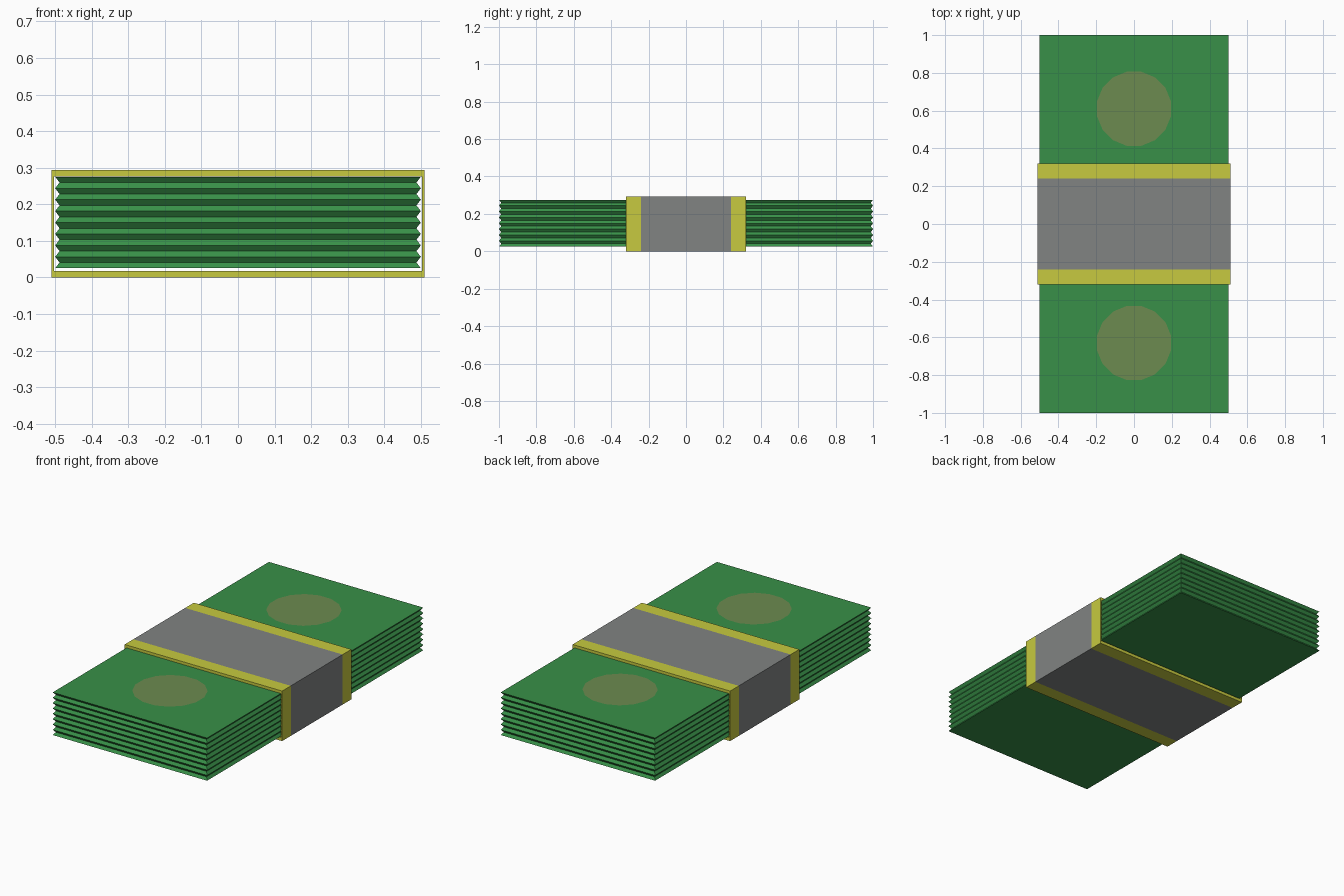
import bpy, bmesh, math

if "Cube" in bpy.data.objects:
    bpy.data.objects.remove(bpy.data.objects["Cube"])


def material(name, rgb):
    m = bpy.data.materials.new(name)
    m.diffuse_color = (*rgb, 1.0)
    m.use_nodes = True
    m.node_tree.nodes["Principled BSDF"].inputs["Base Color"].default_value = m.diffuse_color
    return m


def finish(bm, name, mats):
    bmesh.ops.recalc_face_normals(bm, faces=bm.faces[:])
    me = bpy.data.meshes.new(name)
    bm.to_mesh(me)
    bm.free()
    for m in mats:
        me.materials.append(m)
    ob = bpy.data.objects.new(name, me)
    bpy.context.collection.objects.link(ob)
    return ob


def bridge(bm, a, b, mat=0):
    n = len(a)
    for i in range(n):
        j = (i + 1) % n
        bm.faces.new((a[i], a[j], b[j], b[i])).material_index = mat


green = material("note_green", (0.04, 0.28, 0.065))
olive = material("seal_olive", (0.15, 0.26, 0.08))
yellow = material("trim_yellow", (0.57, 0.59, 0.05))
grey = material("band_grey", (0.22, 0.23, 0.225))

# Stack of notes: rectangles alternating full size and inset, giving ridged sides
LAYERS, Z0, Z1, INSET = 8, 0.025, 0.275, 0.012
bm = bmesh.new()
rings = []
for k in range(2 * LAYERS + 1):
    d = INSET * (k % 2)
    x, y = 0.5 - d, 1.0 - d
    z = Z0 + (Z1 - Z0) * k / (2 * LAYERS)
    rings.append([bm.verts.new((sx * x, sy * y, z))
                  for sx, sy in ((-1, -1), (1, -1), (1, 1), (-1, 1))])
for a, b in zip(rings, rings[1:]):
    bridge(bm, a, b)
bm.faces.new(rings[0])
bm.faces.new(rings[-1])
finish(bm, "note_stack", [green])

# Paper band: rectangular sleeve, grey middle strip with yellow borders
bm = bmesh.new()


def sleeve_loop(x, z0, z1, y):
    return [bm.verts.new(p) for p in
            ((-x, y, z0), (x, y, z0), (x, y, z1), (-x, y, z1))]


ys = (-0.32, -0.24, 0.24, 0.32)
outer = [sleeve_loop(0.51, 0.0, 0.293, y) for y in ys]
inner = [sleeve_loop(0.503, 0.018, 0.2765, y) for y in ys]
for i, mat in enumerate((1, 0, 1)):
    bridge(bm, outer[i], outer[i + 1], mat)
    bridge(bm, inner[i], inner[i + 1], mat)
for end in (0, -1):
    bridge(bm, outer[end], inner[end], 1)
finish(bm, "paper_band", [grey, yellow])

# Round seals printed on the top note
for name, y in (("back_seal", 0.61), ("front_seal", -0.63)):
    bm = bmesh.new()
    bm.faces.new([bm.verts.new((0.2 * math.cos(t), y + 0.2 * math.sin(t), 0.2765))
                  for t in (math.tau * (i + 0.5) / 16 for i in range(16))])
    for f in bm.faces:
        f.normal_update()
    seal = finish(bm, name, [olive])
    if seal.data.polygons[0].normal.z < 0:
        seal.data.flip_normals()
